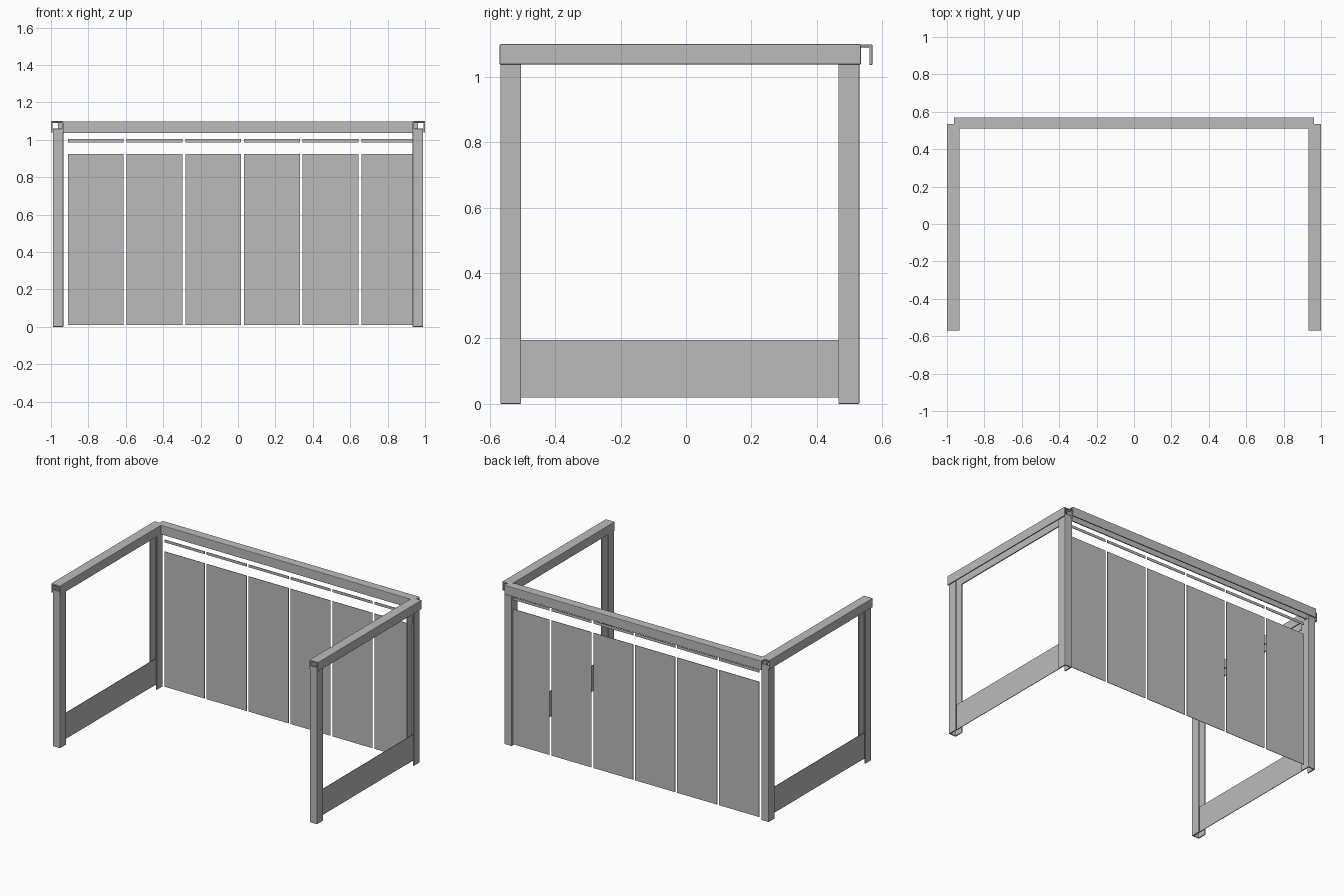
import bpy, bmesh
from mathutils import Vector

cube = bpy.data.objects.get("Cube")
if cube:
    bpy.data.objects.remove(cube)

GREY = (0.5, 0.5, 0.5, 1)
metal = bpy.data.materials.new("plain_grey")
metal.use_nodes = True
metal.diffuse_color = GREY
metal.node_tree.nodes["Principled BSDF"].inputs["Base Color"].default_value = GREY

X, Y, Z = Vector((1, 0, 0)), Vector((0, 1, 0)), Vector((0, 0, 1))
WALL = 0.009


def finish(name, bm):
    """Turn a bmesh into a grey object."""
    bmesh.ops.recalc_face_normals(bm, faces=bm.faces)
    mesh = bpy.data.meshes.new(name)
    bm.to_mesh(mesh)
    bm.free()
    mesh.materials.append(metal)
    obj = bpy.data.objects.new(name, mesh)
    bpy.context.collection.objects.link(obj)
    return obj


def channel(name, start, across, width, opening, depth, along, length):
    """Extruded U section whose open side faces the opening direction."""
    start = Vector(start)
    inner = width - WALL
    section = [(0, 0), (width, 0), (width, depth), (inner, depth),
               (inner, WALL), (WALL, WALL), (WALL, depth), (0, depth)]
    bm = bmesh.new()
    face = bm.faces.new([bm.verts.new(start + across * u + opening * v) for u, v in section])
    grown = bmesh.ops.extrude_face_region(bm, geom=[face])["geom"]
    moved = [g for g in grown if isinstance(g, bmesh.types.BMVert)]
    bmesh.ops.translate(bm, verts=moved, vec=along * length)
    obj = finish(name, bm)
    bevel = obj.modifiers.new("soft_edges", "BEVEL")
    bevel.width = 0.003
    bevel.segments = 2
    bevel.limit_method = "ANGLE"


def plate(name, low, high):
    """Thin box between two corners."""
    low, high = Vector(low), Vector(high)
    bm = bmesh.new()
    bmesh.ops.create_cube(bm, size=1)
    bmesh.ops.scale(bm, vec=high - low, verts=bm.verts)
    bmesh.ops.translate(bm, vec=(low + high) / 2, verts=bm.verts)
    finish(name, bm)


# Side frames: posts open towards each other, top rail caps them, low board between
for side, s in (("left", 1), ("right", -1)):
    inward = X * -s
    channel(side + "_front_post", (s * 0.99, -0.568, 0), inward, 0.056, Y, 0.064, Z, 1.06)
    channel(side + "_back_post", (s * 0.99, 0.53, 0), inward, 0.056, -Y, 0.064, Z, 1.06)
    channel(side + "_top_rail", (s, -0.57, 1.1), inward, 0.067, -Z, 0.062, Y, 1.105)
    x = s * 0.962
    plate(side + "_low_board", (x - 0.002, -0.55, 0.02), (x + 0.002, 0.512, 0.195))

# Back rail joining the side frames
channel("back_top_rail", (-0.963, 0.51, 1.099), Y, 0.06, -Z, 0.063, X, 1.926)

# Back wall panels, each with a narrow strip above
for i in range(6):
    x = -0.91 + i * 0.314
    for part, bottom, top in (("panel", 0.01, 0.925), ("strip", 0.987, 1.005)):
        plate(f"back_{part}_{i + 1}", (x, 0.5155, bottom), (x + 0.299, 0.5185, top))
